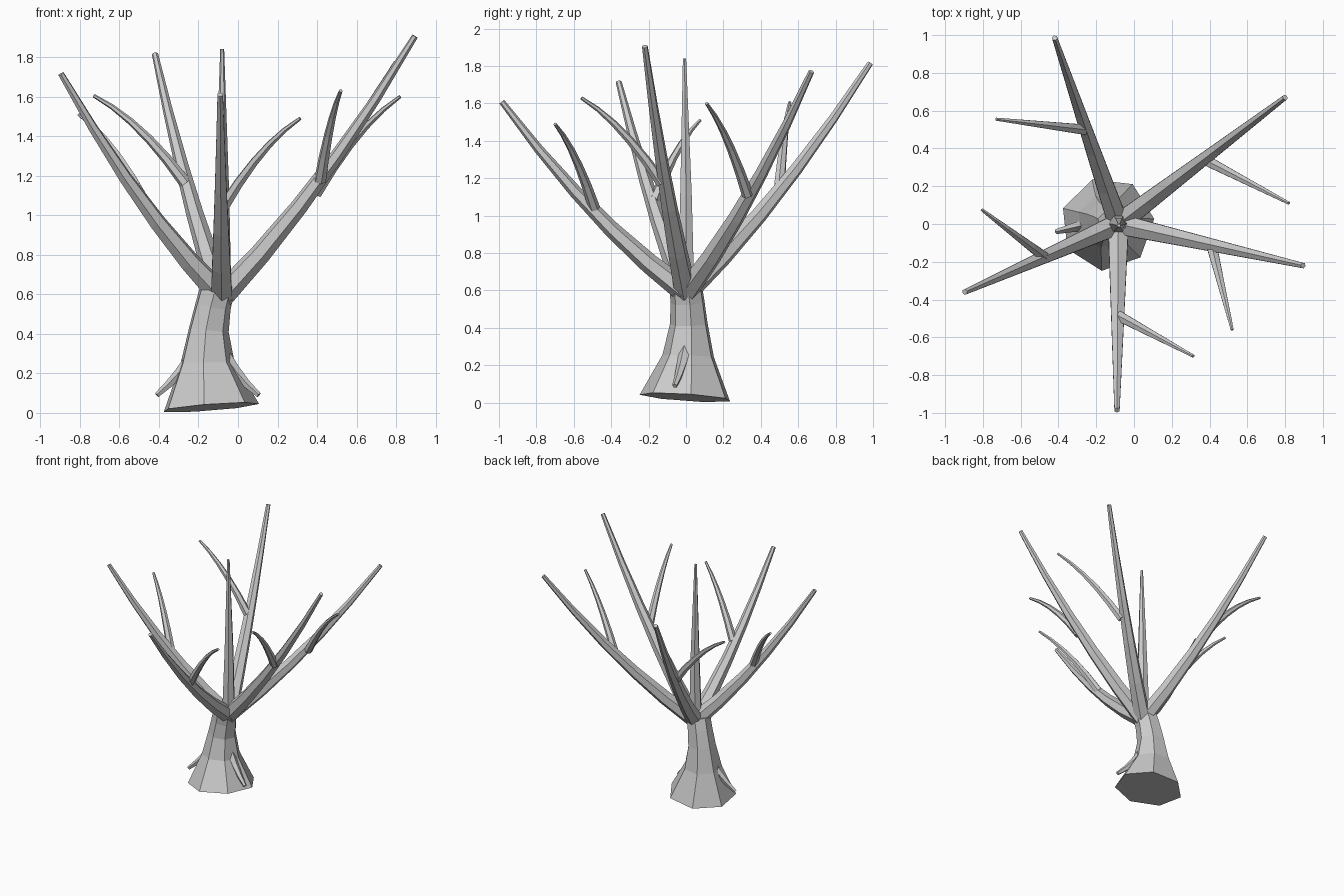
import bpy, bmesh
from math import cos, sin, tau, radians
from mathutils import Vector

cube = bpy.data.objects.get("Cube")
if cube:
    bpy.data.objects.remove(cube)

bark = bpy.data.materials.new("grey bark")
bark.use_nodes = True
colour = (0.6, 0.6, 0.6, 1)
bark.diffuse_color = colour
bark.node_tree.nodes["Principled BSDF"].inputs["Base Color"].default_value = colour


def tube(name, points, radii, sides, ref, phase=0.0):
    """Tapered, flat-sided tube with rings square to the path."""
    pts = [Vector(p) for p in points]
    bm = bmesh.new()
    rings = []
    for i, (p, r) in enumerate(zip(pts, radii)):
        tangent = (pts[min(i + 1, len(pts) - 1)] - pts[max(i - 1, 0)]).normalized()
        u = (ref - tangent * ref.dot(tangent)).normalized()
        v = tangent.cross(u)
        angles = [phase + tau * k / sides for k in range(sides)]
        rings.append([bm.verts.new(p + r * (cos(a) * u + sin(a) * v)) for a in angles])
    for low, high in zip(rings, rings[1:]):
        for k in range(sides):
            n = (k + 1) % sides
            bm.faces.new((low[k], low[n], high[n], high[k]))
    bm.faces.new(rings[0][::-1])
    bm.faces.new(rings[-1])
    mesh = bpy.data.meshes.new(name)
    bm.to_mesh(mesh)
    bm.free()
    mesh.materials.append(bark)
    obj = bpy.data.objects.new(name, mesh)
    bpy.context.collection.objects.link(obj)


def limb(name, start, end, bend, r0, r1, sides=6, steps=5):
    """Bowed limb; a positive bend arches up, a negative one sags."""
    a, c = Vector(start), Vector(end)
    b = (a + c) / 2 + Vector((0, 0, bend))
    ts = [i / steps for i in range(steps + 1)]
    path = [a * (1 - t) ** 2 + b * 2 * t * (1 - t) + c * t * t for t in ts]
    tube(name, path, [r0 + (r1 - r0) * t for t in ts], sides, Vector((0, 0, 1)))


# Flared trunk and the central leader
tube("trunk",
     [(-0.141, 0, 0.028), (-0.158, 0.015, 0.25), (-0.15, 0.017, 0.42),
      (-0.128, 0.01, 0.54), (-0.108, 0, 0.62)],
     [0.25, 0.142, 0.104, 0.093, 0.09], 7, Vector((1, 0, 0)), radians(6))
tube("leader_branch", [(-0.085, 0, 0.56), (-0.08, 0, 1.1), (-0.08, -0.008, 1.84)],
     [0.052, 0.036, 0.01], 6, Vector((1, 0, 0)))

# Main branches, each with one side shoot: tip, shoot start, shoot tip
fork = Vector((-0.083, 0, 0.59))
branches = {
    "left": ((0.895, -0.22, 1.905), (0.415, -0.13, 1.175), (0.52, -0.56, 1.63)),
    "right": ((-0.895, -0.36, 1.715), (-0.48, -0.17, 1.08), (-0.805, 0.075, 1.51)),
    "back": ((-0.42, 0.985, 1.815), (-0.265, 0.5, 1.16), (-0.73, 0.555, 1.605)),
    "front": ((-0.09, -0.985, 1.61), (-0.075, -0.49, 1.04), (0.315, -0.7, 1.49)),
    "back_left": ((0.8, 0.67, 1.77), (0.395, 0.33, 1.11), (0.82, 0.11, 1.6)),
}
for side, (tip, shoot, shoot_tip) in branches.items():
    limb(side + "_branch", fork, tip, -0.155, 0.063, 0.016)
    limb(side + "_shoot", shoot, shoot_tip, 0.1, 0.031, 0.009)

# Small root spurs on both sides of the trunk
limb("right_root", (-0.24, 0, 0.27), (-0.41, -0.04, 0.09), -0.02, 0.033, 0.014, 5, 3)
limb("left_root", (-0.07, 0.0, 0.29), (0.105, -0.06, 0.09), -0.03, 0.035, 0.014, 5, 3)
